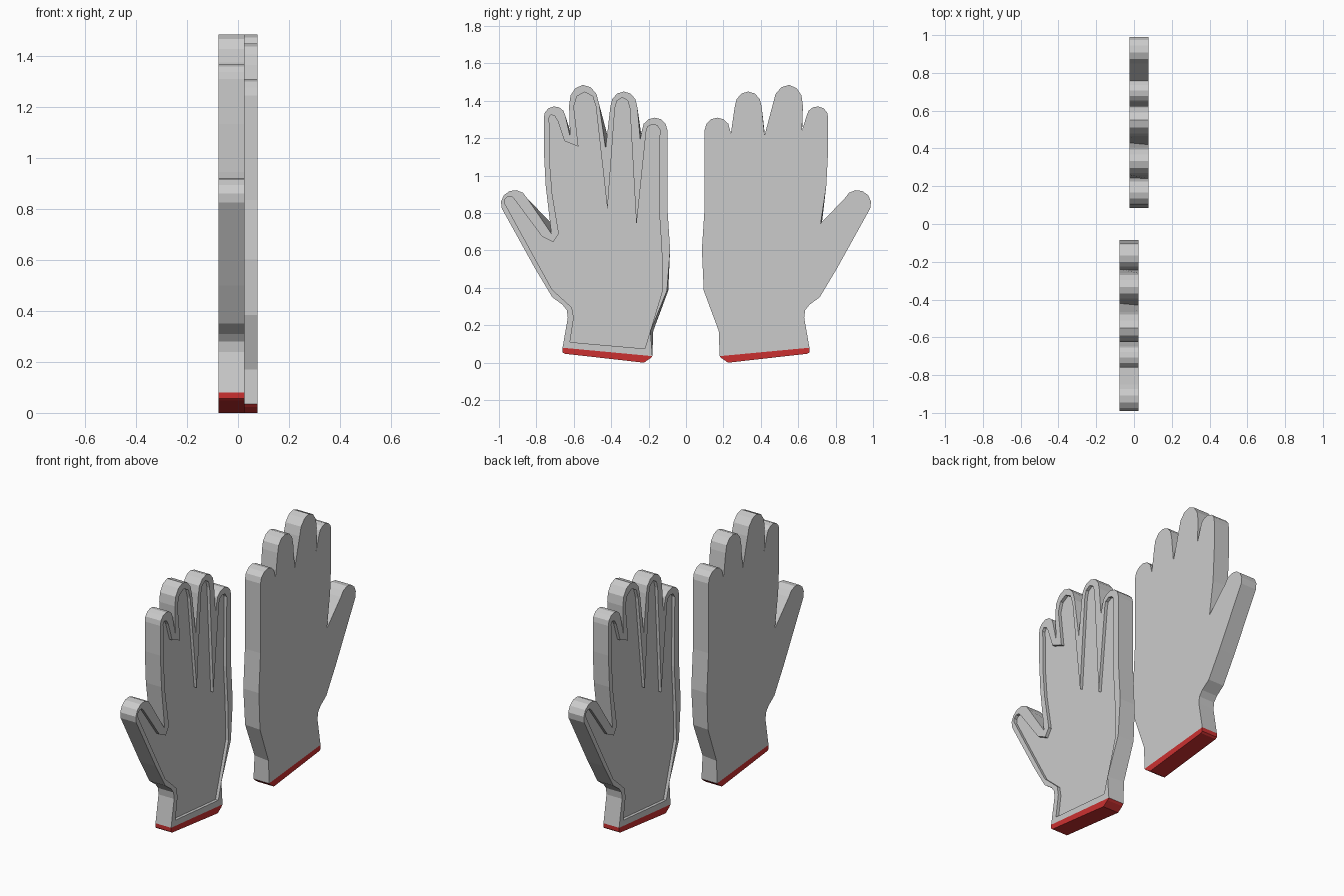
import bpy, bmesh, math
from mathutils import Vector

if "Cube" in bpy.data.objects:
    bpy.data.objects.remove(bpy.data.objects["Cube"])

BACK, FRONT, RECESS = 0.077, -0.025, 0.018


def tip(a, b, h, n=6):
    """Rounded fingertip: half ellipse from a to b, rising h."""
    a, b = Vector(a), Vector(b)
    mid, half = (a + b) / 2, (b - a) / 2
    up = Vector((-half.y, half.x)).normalized() * h
    return [tuple(mid - half * math.cos(math.pi * i / n) + up * math.sin(math.pi * i / n))
            for i in range(n + 1)]


def hand_outline(wrist, knuckle, crotches):
    """Glove silhouette; wrist, knuckle and crotch points differ front to back."""
    c1, c2, c3, c4 = crotches
    return ([(.18, .035), wrist, knuckle, (.085, .605), (.10, .835)]
            + tip((.10, 1.245), (.235, 1.245), .065) + [c1]
            + tip((.26, 1.365), (.405, 1.365), .085) + [c2]
            + tip((.465, 1.385), (.625, 1.375), .105) + [c3]
            + tip((.645, 1.32), (.76, 1.31), .055) + [(.76, 1.135), (.75, .945), c4]
            + tip((.85, .88), (.985, .825), .07)
            + [(.805, .50), (.715, .35), (.66, .31), (.637, .28), (.632, .24), (.66, .08)])


back_outline = hand_outline((.175, .17), (.095, .385),
                            [(.24, 1.225), (.42, 1.215), (.62, 1.24), (.72, .745)])
front_outline = hand_outline((.19, .17), (.102, .385),
                             [(.245, 1.195), (.43, 1.145), (.62, 1.21), (.72, .69)])

# Recessed palm panel
palm_outline = ([(.22, .075), (.125, .39), (.13, .605), (.145, .835)]
                + tip((.14, 1.245), (.213, 1.235), .035, 4) + [(.265, .73)]
                + tip((.30, 1.36), (.38, 1.36), .058, 4) + [(.42, .815)]
                + tip((.482, 1.37), (.60, 1.37), .077, 4) + [(.575, 1.155), (.65, 1.185)]
                + tip((.685, 1.29), (.73, 1.275), .046, 4)
                + [(.73, 1.09), (.715, .90), (.68, .69), (.71, .645), (.77, .675)]
                + tip((.915, .87), (.968, .85), .03, 4)
                + [(.82, .58), (.715, .39), (.61, .295), (.60, .24), (.62, .11)])

cuff_outline = [(.18, .035), (.19, .024), (.225, 0), (.65, .048), (.66, .056), (.66, .08)]


def material(name, colour):
    m = bpy.data.materials.new(name)
    m.diffuse_color = colour
    m.use_nodes = True
    m.node_tree.nodes["Principled BSDF"].inputs["Base Color"].default_value = m.diffuse_color
    return m


grey = material("knit_grey", (.8, .8, .8, 1))
dark = material("palm_grey", (.64, .64, .64, 1))
red = material("cuff_red", (.6, .03, .03, 1))


def ring(bm, points, x, s):
    return [bm.verts.new((x * s, u * s, z)) for u, z in points]


def bridge(bm, a, b):
    n = len(a)
    return [bm.faces.new((a[i], a[(i + 1) % n], b[(i + 1) % n], b[i])) for i in range(n)]


def loop_edges(bm, r):
    return [bm.edges.get((r[i], r[(i + 1) % len(r)])) for i in range(len(r))]


def finish(bm, name, mats):
    bmesh.ops.recalc_face_normals(bm, faces=bm.faces)
    mesh = bpy.data.meshes.new(name)
    bm.to_mesh(mesh)
    bm.free()
    for m in mats:
        mesh.materials.append(m)
    bpy.context.collection.objects.link(bpy.data.objects.new(name, mesh))


# The second glove is the first turned half way round z
for side, s in (("right", 1), ("left", -1)):
    # Glove body with rim around the sunken palm
    bm = bmesh.new()
    back = ring(bm, back_outline, BACK, s)
    front = ring(bm, front_outline, FRONT, s)
    lip = ring(bm, palm_outline, FRONT, s)
    floor = ring(bm, palm_outline, FRONT + RECESS, s)
    bm.faces.new(back)
    bridge(bm, back, front)
    bridge(bm, lip, floor)
    bm.faces.new(floor).material_index = 1
    fill = bmesh.ops.triangle_fill(bm, use_beauty=True, use_dissolve=False,
                                   edges=loop_edges(bm, front) + loop_edges(bm, lip))
    # Merge the rim triangles into larger flat faces
    rim = [f for f in fill["geom"] if isinstance(f, bmesh.types.BMFace)]
    bmesh.ops.join_triangles(bm, faces=rim, angle_face_threshold=.1, angle_shape_threshold=3)
    finish(bm, side + "_glove", [grey, dark])

    # Red cuff hem
    bm = bmesh.new()
    a = ring(bm, cuff_outline, BACK, s)
    b = ring(bm, cuff_outline, FRONT, s)
    bm.faces.new(a)
    bm.faces.new(b)
    bridge(bm, a, b)
    finish(bm, side + "_cuff_hem", [red])
